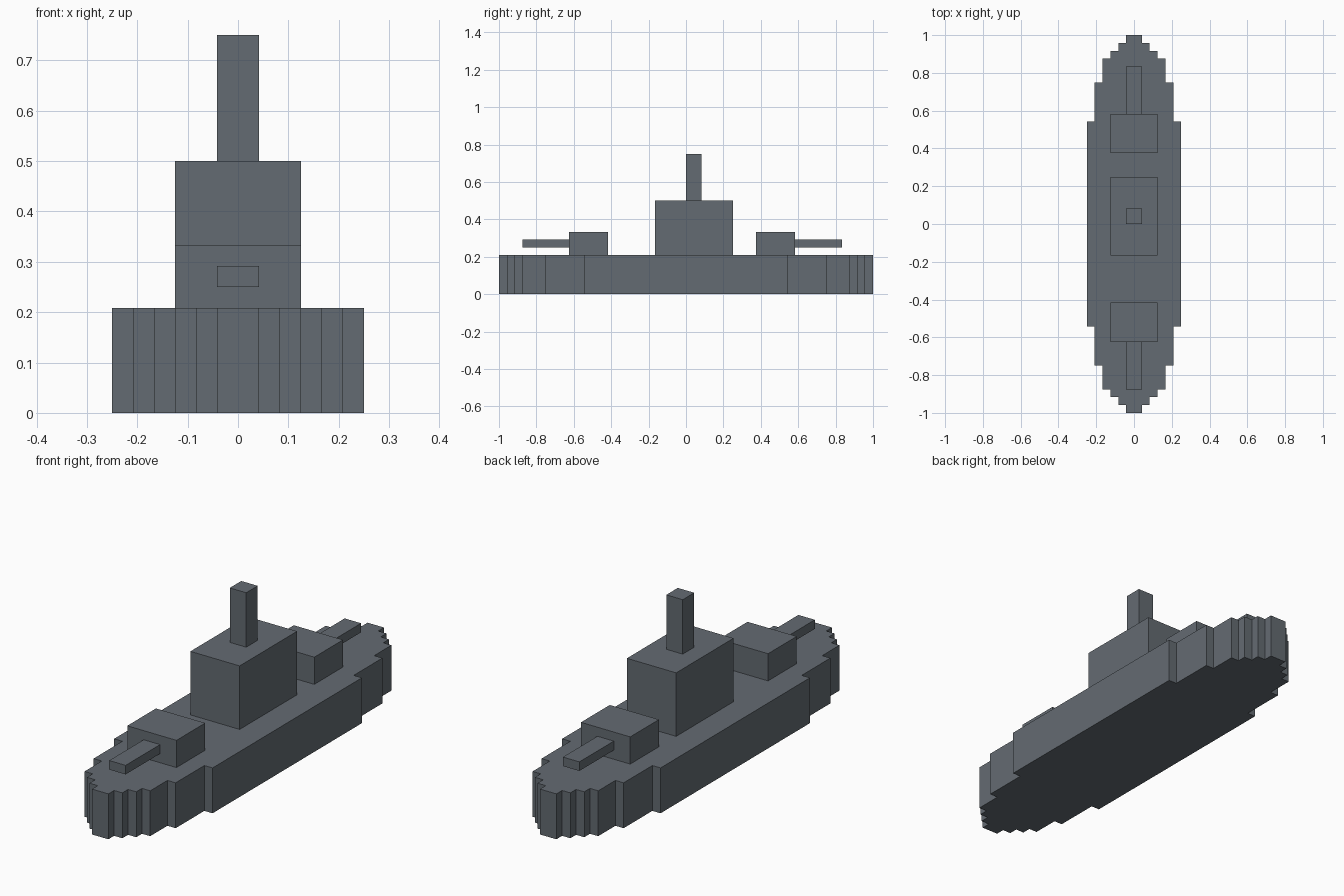
import bpy, bmesh

if "Cube" in bpy.data.objects:
    bpy.data.objects.remove(bpy.data.objects["Cube"])

U = 1 / 24  # the model sits on a regular block grid

grey = bpy.data.materials.new("warship_grey")
grey.diffuse_color = (0.127, 0.147, 0.168, 1)
grey.use_nodes = True
grey.node_tree.nodes["Principled BSDF"].inputs["Base Color"].default_value = grey.diffuse_color


def finish(name, bm):
    bmesh.ops.recalc_face_normals(bm, faces=bm.faces)
    mesh = bpy.data.meshes.new(name)
    bm.to_mesh(mesh)
    bm.free()
    mesh.materials.append(grey)
    obj = bpy.data.objects.new(name, mesh)
    bpy.context.collection.objects.link(obj)
    return obj


def block(name, half_x, y0, y1, z0, z1):
    """Box centred on x = 0, sizes in grid units."""
    bm = bmesh.new()
    bmesh.ops.create_cube(bm, size=1)
    for v in bm.verts:
        v.co.x *= 2 * half_x * U
        v.co.y = (y0 if v.co.y < 0 else y1) * U
        v.co.z = (z0 if v.co.z < 0 else z1) * U
    return finish(name, bm)


# Hull: stepped outline, one quarter mirrored to all four, then extruded
steps = [(1, 24), (2, 23), (3, 22), (4, 21), (5, 18), (6, 13)]  # half width, y end
quarter = []
for i, (w, y) in enumerate(steps):
    if i:
        quarter.append((steps[i - 1][0], y))
    quarter.append((w, y))
right = quarter + [(x, -y) for x, y in reversed(quarter)]
outline = right + [(-x, y) for x, y in reversed(right)]
bm = bmesh.new()
base = bm.faces.new([bm.verts.new((x * U, y * U, 0)) for x, y in outline])
top = bmesh.ops.extrude_face_region(bm, geom=[base], use_keep_orig=True)["geom"]
for v in top:
    if isinstance(v, bmesh.types.BMVert):
        v.co.z = 5 * U
finish("hull", bm)

# Bridge and funnel
block("superstructure", 3, -4, 6, 5, 12)
block("funnel", 1, 0, 2, 12, 18)

# Gun turrets with barrels
block("front_turret", 3, -15, -10, 5, 8)
block("front_barrel", 1, -21, -15, 6, 7)
block("rear_turret", 3, 9, 14, 5, 8)
block("rear_barrel", 1, 14, 20, 6, 7)
